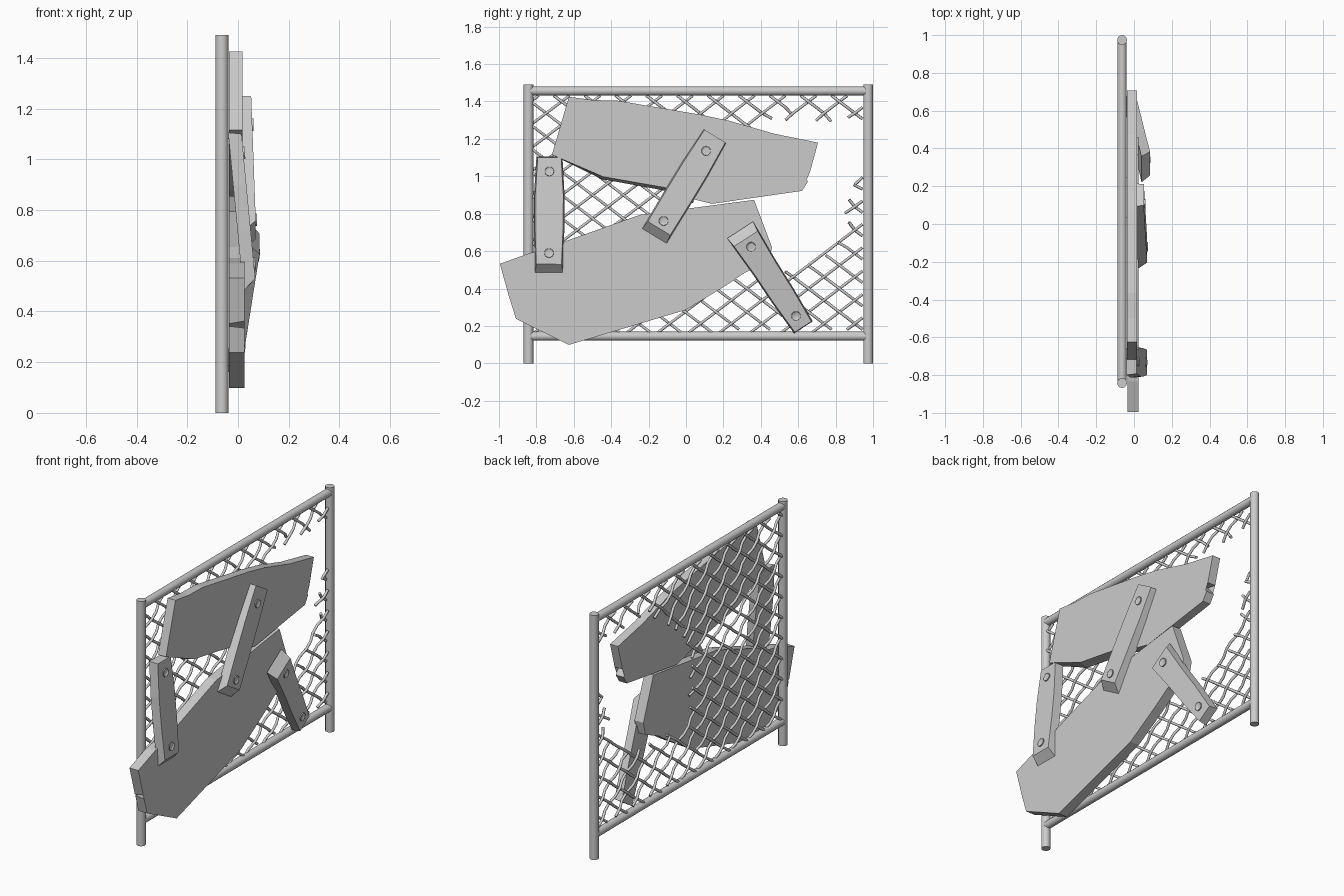
import bpy, bmesh, math, random
from mathutils import Vector

if "Cube" in bpy.data.objects:
    bpy.data.objects.remove(bpy.data.objects["Cube"])

random.seed(4)
FX = -0.063                                  # fence plane
Y0, Y1, Z0, Z1 = -0.83, 0.96, 0.15, 1.45     # mesh limits


def finish(name, bm, smooth=False):
    bmesh.ops.recalc_face_normals(bm, faces=bm.faces)
    me = bpy.data.meshes.new(name)
    bm.to_mesh(me)
    bm.free()
    ob = bpy.data.objects.new(name, me)
    bpy.context.collection.objects.link(ob)
    if smooth:
        bpy.context.view_layer.objects.active = ob
        ob.select_set(True)
        bpy.ops.object.shade_smooth_by_angle(angle=math.radians(40))
        ob.select_set(False)
    return ob


def loft(bm, front, back):
    # solid between two matching outlines
    f = [bm.verts.new(p) for p in front]
    b = [bm.verts.new(p) for p in back]
    caps = [bm.faces.new(f), bm.faces.new(b[::-1])]
    n = len(f)
    for i in range(n):
        j = (i + 1) % n
        bm.faces.new((f[i], b[i], b[j], f[j]))
    bmesh.ops.triangulate(bm, faces=caps)


def tube(name, a, b, r):
    a, b = Vector(a), Vector(b)
    bm = bmesh.new()
    d = b - a
    bmesh.ops.create_cone(bm, cap_ends=True, segments=12, radius1=r, radius2=r, depth=d.length)
    rot = d.to_track_quat('Z', 'Y').to_matrix()
    bmesh.ops.rotate(bm, verts=bm.verts, matrix=rot)
    bmesh.ops.translate(bm, verts=bm.verts, vec=(a + b) / 2)
    finish(name, bm, True)


# frame
for side, y in (("left", -0.842), ("right", 0.974)):
    tube(side + "_post", (FX, y, 0), (FX, y, 1.49), 0.026)
for side, z in (("bottom", 0.145), ("top", 1.456)):
    tube(side + "_rail", (FX, -0.842, z), (FX, 0.974, z), 0.024)

# torn wire mesh
HOLE = [(.45, 1.29), (.6, 1.31), (.75, 1.30), (.9, 1.26), (.93, 1.15), (.92, 1.0), (.86, .88),
        (.85, .75), (.75, .63), (.6, .54), (.45, .5), (.1, .45), (.05, .7), (.08, .98), (.28, 1.15)]


def in_hole(y, z):
    hit = False
    for (ya, za), (yb, zb) in zip(HOLE, HOLE[1:] + HOLE[:1]):
        if (za > z) != (zb > z) and y < (yb - ya) * (z - za) / (zb - za) + ya:
            hit = not hit
    return hit


PW, PH = 0.165, 0.125                        # diamond width and height
cu = bpy.data.curves.new("wire_mesh", 'CURVE')
cu.dimensions = '3D'
cu.bevel_depth = 0.0085
cu.bevel_resolution = 1
cu.use_fill_caps = True


def add_wire(pts, torn_start, torn_end):
    if len(pts) < 2:
        return
    for i, torn in ((0, torn_start), (-1, torn_end)):
        if torn:
            pts[i] += Vector([random.uniform(-.012, .012) for _ in range(3)])
    sp = cu.splines.new('POLY')
    sp.points.add(len(pts) - 1)
    for p, q in zip(sp.points, pts):
        p.co = (*q, 1)


for s in (1, -1):
    for k in range(-14, 26):
        run, torn = [], False
        for i in range(0, 90):
            y = Y0 + i * PW / 4
            z = Z0 + k * PH + s * i * PH / 4
            if y > Y1 or not Z0 <= z <= Z1:
                add_wire(run, torn, False)
                run, torn = [], False
            elif in_hole(y, z):
                add_wire(run, torn, True)
                run, torn = [], True
            else:
                sag = 0.035 * math.exp(-((y - .15) ** 2 + (z - 1.12) ** 2) / .02)
                x = FX + s * 0.007 * (1 if (i // 2) % 2 else -1)
                run.append(Vector((x, y, z - sag)))
        add_wire(run, torn, False)
wire = bpy.data.objects.new("wire_mesh", cu)
bpy.context.collection.objects.link(wire)
bpy.context.view_layer.objects.active = wire
wire.select_set(True)
bpy.ops.object.convert(target='MESH')
bpy.ops.object.select_all(action='DESELECT')


# broken boards
def board(name, outline, xf, xb, moved):
    back = [moved.get(i, p) for i, p in enumerate(outline)]
    bm = bmesh.new()
    loft(bm, [(xf, *p) for p in outline], [(xb, *p) for p in back])
    finish(name, bm)


board("upper_board",
      [(-.626, 1.425), (-.5, 1.408), (-.364, 1.404), (.075, 1.33), (.23, 1.297), (.47, 1.228),
       (.706, 1.18), (.663, 1.024), (.6, 1.035), (.652, .972), (.62, .922), (.139, .853),
       (.05, .875), (-.112, .94), (-.444, .998), (-.717, 1.115)],
      0.017, -0.036, {13: (-.12, .925), 14: (-.45, .985)})
board("lower_board",
      [(-.995, .532), (-.834, .59), (-.72, .61), (-.64, .655), (-.246, .794), (.364, .874),
       (.46, .62), (.44, .54), (.315, .485), (.22, .42), (0, .286), (-.626, .099),
       (-.909, .238), (-.935, .335), (-.655, .28), (-.65, .303), (-.948, .362)],
      0.025, -0.035, {14: (-.68, .29), 15: (-.68, .296), 13: (-.938, .342), 16: (-.943, .352)})


# bolted straps: front-face end points, widths along length, slanted end cuts
def strap(name, a, b, widths, ext_a, ext_b, bolts, thick=0.052):
    a, b = Vector(a), Vector(b)
    d = (b - a).normalized()
    w = d.cross(Vector((1, 0, 0))).normalized()
    n = w.cross(d)
    if n.x < 0:
        n = -n
    ts = (0, .35, .65, 1)
    mid = [a.lerp(b, t) for t in ts]
    rear = [p - n * thick for p in mid]
    rear[0] -= d * ext_a
    rear[-1] += d * ext_b

    def ring(c, grow):
        half = [v / 2 + grow for v in widths]
        return [p + w * h for p, h in zip(c, half)] + [p - w * h for p, h in zip(c, half)][::-1]
    bm = bmesh.new()
    loft(bm, ring(mid, 0), ring(rear, .007))
    finish(name, bm)
    # bolt heads with sunken centres
    for k, t in enumerate(bolts):
        bm = bmesh.new()
        bmesh.ops.create_cone(bm, cap_ends=True, segments=16, radius1=.026, radius2=.024, depth=.012)
        top = max(bm.faces, key=lambda f: f.calc_center_median().z)
        bmesh.ops.inset_region(bm, faces=[top], thickness=.008)
        bmesh.ops.translate(bm, verts=top.verts, vec=(0, 0, -.006))
        bmesh.ops.rotate(bm, verts=bm.verts, matrix=n.to_track_quat('Z', 'Y').to_matrix())
        bmesh.ops.translate(bm, verts=bm.verts, vec=a.lerp(b, t))
        finish(f"{name}_bolt_{k + 1}", bm, True)


strap("left_strap", (.014, -.73, 1.10), (.068, -.733, .53), (.125, .15, .15, .135), .01, .045, (.13, .895))
strap("centre_strap", (.052, .155, 1.215), (.07, -.144, .722), (.13, .145, .145, .14), .0, .052, (.16, .92))
strap("right_strap", (.085, .32, .666), (.012, .626, .195), (.15, .13, .125, .105), .05, .01, (.09, .875))
